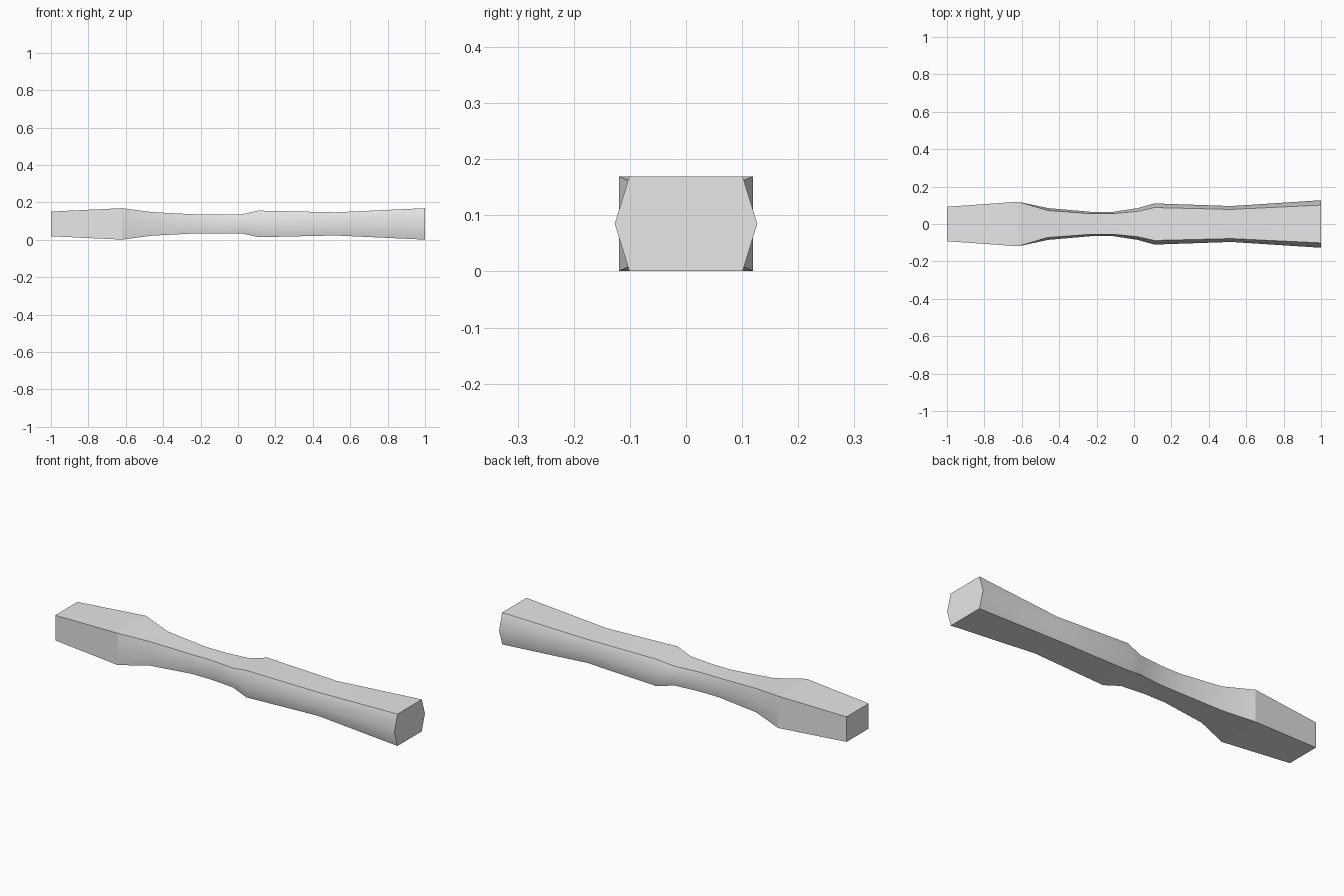
import bpy, bmesh, math

cube = bpy.data.objects.get("Cube")
if cube:
    bpy.data.objects.remove(cube, do_unlink=True)

# One plain grey material
grey = bpy.data.materials.new("light grey")
grey.use_nodes = True
colour = (0.8, 0.8, 0.8, 1)
grey.diffuse_color = colour
grey.node_tree.nodes["Principled BSDF"].inputs["Base Color"].default_value = colour

CENTRE_Z = 0.085
SEAM_X = -0.62

# Stations along the handle: x, half height, half width at middle, half width at top
stations = [
    (-1.0, 0.066, 0.092, 0.092),
    (SEAM_X, 0.084, 0.119, 0.119),
    (-0.46, 0.063, 0.085, 0.072),
    (-0.23, 0.051, 0.065, 0.055),
    (-0.11, 0.051, 0.065, 0.055),
    (0.02, 0.051, 0.085, 0.068),
    (0.11, 0.071, 0.110, 0.088),
    (0.52, 0.062, 0.096, 0.078),
    (1.0, 0.084, 0.127, 0.101),
]


def section(bm, x, h, mid, edge):
    """Six-sided cross-section, ridged at the middle of each side."""
    points = [(edge, h), (mid, 0), (edge, -h), (-edge, -h), (-mid, 0), (-edge, h)]
    return [bm.verts.new((x, y, CENTRE_Z + z)) for y, z in points]


# Handle lofted through the sections, capped at both ends
bm = bmesh.new()
rings = [section(bm, *s) for s in stations]
for a, b in zip(rings, rings[1:]):
    for i in range(6):
        j = (i + 1) % 6
        bm.faces.new((a[i], a[j], b[j], b[i]))
bm.faces.new(rings[0])
bm.faces.new(rings[-1])
bmesh.ops.recalc_face_normals(bm, faces=bm.faces)

mesh = bpy.data.meshes.new("handle")
bm.to_mesh(mesh)
bm.free()
mesh.materials.append(grey)
handle = bpy.data.objects.new("handle", mesh)
bpy.context.collection.objects.link(handle)

# Smooth side ridges, crisp corners and a crisp seam at the square block
bpy.ops.object.select_all(action="DESELECT")
handle.select_set(True)
bpy.context.view_layer.objects.active = handle
bpy.ops.object.shade_smooth_by_angle(angle=math.radians(45))
for e in mesh.edges:
    if all(abs(mesh.vertices[v].co.x - SEAM_X) < 0.001 for v in e.vertices):
        e.use_edge_sharp = True
